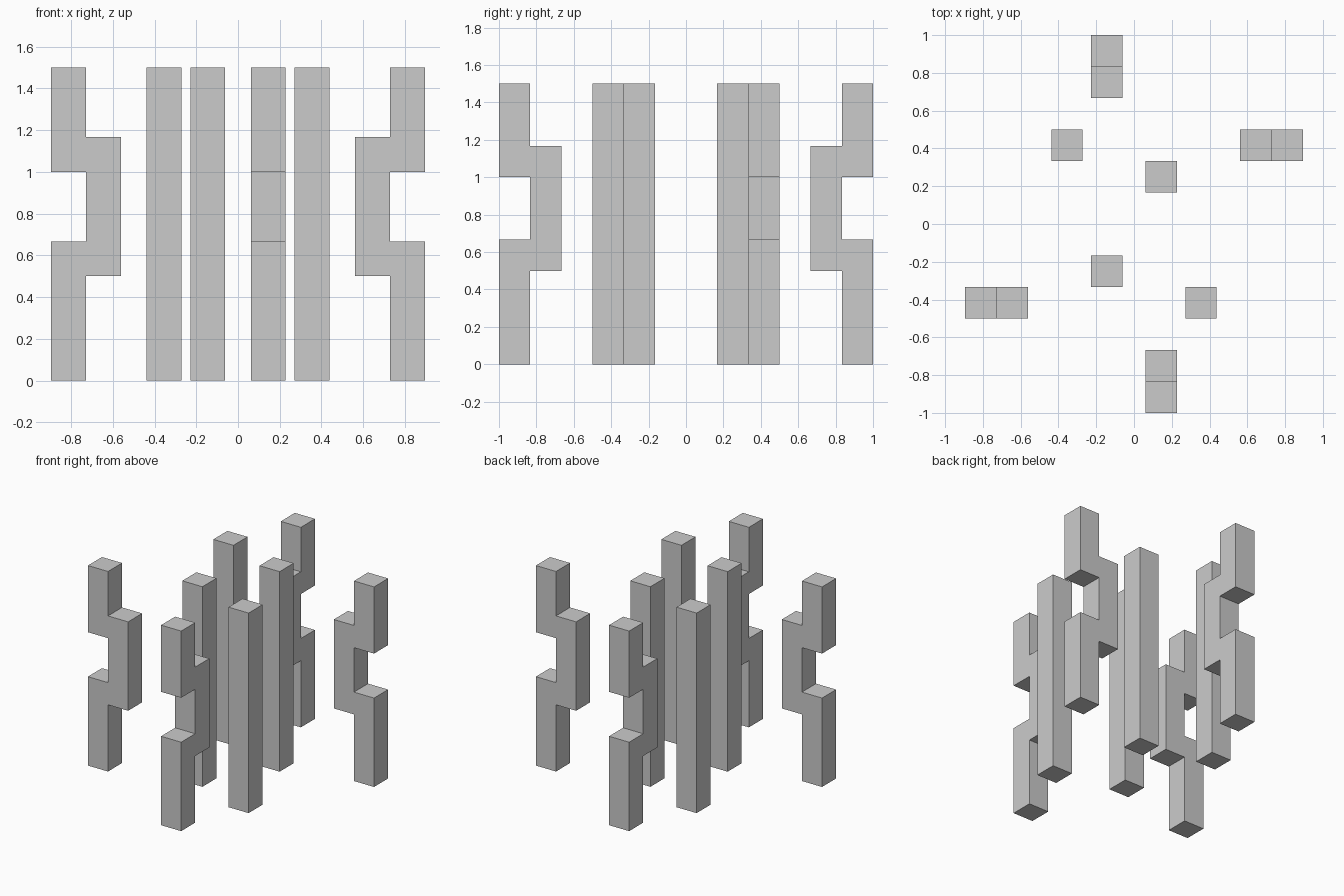
import bpy, bmesh, math
from mathutils import Vector

if "Cube" in bpy.data.objects:
    bpy.data.objects.remove(bpy.data.objects["Cube"])

S = 1 / 6          # width of every bar
H = 9 * S          # height of every bar


def prism(name, profile, axis, start):
    """Extrude a (u, z) profile by one bar width; u runs along `axis`."""
    def point(u, z):
        return (u, start, z) if axis == 'x' else (start, u, z)

    bm = bmesh.new()
    face = bm.faces.new([bm.verts.new(point(u, z)) for u, z in profile])
    move = Vector((0, S, 0)) if axis == 'x' else Vector((S, 0, 0))
    ext = bmesh.ops.extrude_face_region(bm, geom=[face], use_keep_orig=True)
    bmesh.ops.translate(bm, vec=move,
                        verts=[v for v in ext['geom'] if isinstance(v, bmesh.types.BMVert)])
    bmesh.ops.recalc_face_normals(bm, faces=bm.faces)
    mesh = bpy.data.meshes.new(name)
    bm.to_mesh(mesh)
    bm.free()
    # Each part appears twice, turned half a circle about the centre
    for suffix, angle in (("a", 0), ("b", math.pi)):
        obj = bpy.data.objects.new(f"{name}_{suffix}", mesh)
        obj.rotation_euler.z = angle
        bpy.context.collection.objects.link(obj)


def straight(x):
    return [(x, 0), (x + S, 0), (x + S, H), (x, H)]


def stepped(r):
    # Bar with its middle section offset inward by one bar width
    a, b = r - S, r - 2 * S
    return [(r, 0), (r, 4 * S), (a, 4 * S), (a, 6 * S), (r, 6 * S), (r, H),
            (a, H), (a, 7 * S), (b, 7 * S), (b, 3 * S), (a, 3 * S), (a, 0)]


# Straight inner posts
prism("inner_post", straight(0.062), 'x', S)
prism("middle_post", straight(-0.438), 'x', 2 * S)

# Stepped outer posts
prism("side_stepped_post", stepped(0.895), 'x', 2 * S)
prism("end_stepped_post", stepped(1.0), 'y', -0.062 - S)
